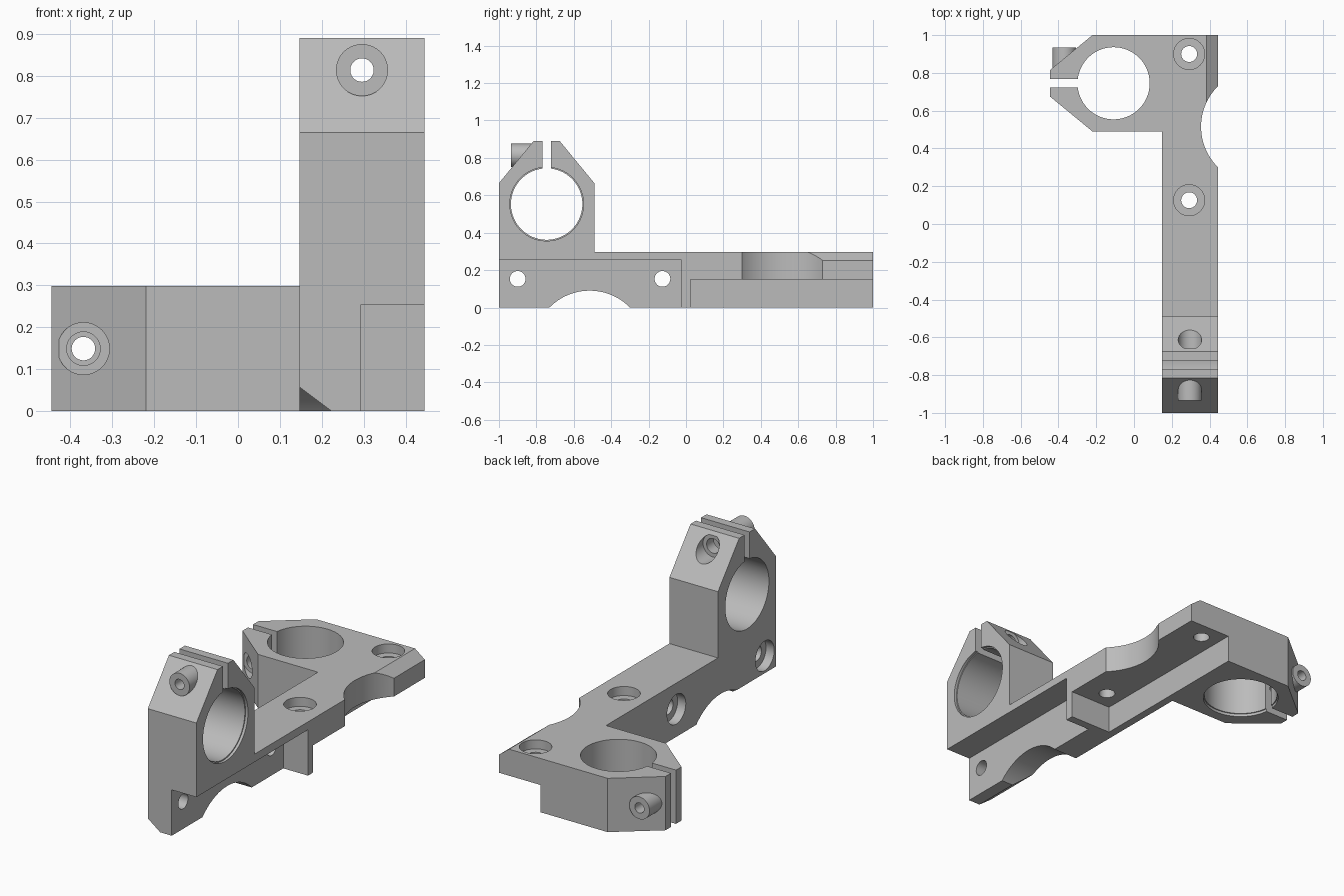
import bpy, bmesh, math
from mathutils import Matrix, Vector

if "Cube" in bpy.data.objects:
    bpy.data.objects.remove(bpy.data.objects["Cube"], do_unlink=True)

X0, X1 = 0.147, 0.445          # bar width limits
BAR = X1 - X0                  # bar is square in section
MID = (X0 + X1) / 2            # bolt line through the clamp
TOP, SHOULDER = 0.89, 0.665    # clamp heights
CY, CZ = -0.745, 0.553         # clamp bore centre
BOLT_Z = 0.814

grey = bpy.data.materials.new("plain_grey")
grey.use_nodes = True
colour = (0.5, 0.5, 0.5, 1)
grey.diffuse_color = colour
grey.node_tree.nodes["Principled BSDF"].inputs["Base Color"].default_value = colour


def make(name, bm):
    bmesh.ops.recalc_face_normals(bm, faces=bm.faces)
    me = bpy.data.meshes.new(name)
    bm.to_mesh(me)
    bm.free()
    me.materials.append(grey)
    ob = bpy.data.objects.new(name, me)
    bpy.context.collection.objects.link(ob)
    return ob


def prism(name, points, direction):
    bm = bmesh.new()
    face = bm.faces.new([bm.verts.new(p) for p in points])
    ext = bmesh.ops.extrude_face_region(bm, geom=[face])
    moved = [v for v in ext["geom"] if isinstance(v, bmesh.types.BMVert)]
    bmesh.ops.translate(bm, verts=moved, vec=direction)
    return make(name, bm)


def box(name, lo, hi):
    pts = [(lo[0], lo[1], lo[2]), (hi[0], lo[1], lo[2]),
           (hi[0], hi[1], lo[2]), (lo[0], hi[1], lo[2])]
    return prism(name, pts, (0, 0, hi[2] - lo[2]))


def rod(name, start, end, radius, segments=64):
    a, b = Vector(start), Vector(end)
    turn = (b - a).to_track_quat('Z', 'Y').to_matrix().to_4x4()
    bm = bmesh.new()
    bmesh.ops.create_cone(bm, cap_ends=True, segments=segments, radius1=radius, radius2=radius,
                          depth=(b - a).length, matrix=Matrix.Translation((a + b) / 2) @ turn)
    return make(name, bm)


def half_mesh(chamfer_x, chamfer_z):
    # Bar and clamp silhouette, drawn from the side
    outline = [(-1, 0), (0, 0), (0, BAR), (-0.49, BAR), (-0.49, SHOULDER),
               (CY + 0.07, TOP), (CY - 0.07, TOP), (-1, SHOULDER)]
    body = prism("clamp_half", [(X0, y, z) for y, z in outline], (BAR, 0, 0))
    steps = []

    def cut(ob):
        steps.append(('DIFFERENCE', ob))

    # Bolt boss
    steps.append(('UNION', rod("bolt_boss", (MID, -0.935, BOLT_Z), (MID, -0.79, BOLT_Z), 0.062)))
    # Clamp bore, end recess and slot
    cut(rod("bore", (X0 - 0.1, CY, CZ), (X1 + 0.1, CY, CZ), 0.191, 96))
    cut(rod("bore_recess", (X1 - 0.015, CY, CZ), (X1 + 0.1, CY, CZ), 0.197, 96))
    cut(box("slot", (X0 - 0.1, CY - 0.022, CZ), (X1 + 0.1, CY + 0.022, 1)))
    # Stepped bolt hole
    for end, radius in ((-1.1, 0.028), (CY, 0.04), (-0.66, 0.062)):
        cut(rod("bolt_hole", (MID, end, BOLT_Z), (MID, -0.4, BOLT_Z), radius))
    # Mounting recess under the bar
    cut(box("mount_recess", (MID - 0.002, -1.1, -0.1), (X1 + 0.1, -0.023, 0.254)))
    # Counterbored mounting holes
    for y in (-0.9, -0.126):
        cut(rod("mount_hole", (X0 - 0.1, y, 0.153), (X1 + 0.1, y, 0.153), 0.042))
        cut(rod("counterbore", (X0 - 0.1, y, 0.153), (X0 + 0.05, y, 0.153), 0.082))
    # Arched relief and corner chamfer
    cut(rod("arch", (X0 - 0.1, -0.515, -0.212), (X1 + 0.1, -0.515, -0.212), 0.302, 128))
    wedge = [(X0 - chamfer_x, 2 * chamfer_z), (X0 - chamfer_x, -chamfer_z),
             (X0 + 2 * chamfer_x, -chamfer_z)]
    cut(prism("chamfer", [(x, -1.1, z) for x, z in wedge], (0, 0.6, 0)))

    for operation, tool in steps:
        mod = body.modifiers.new(tool.name, 'BOOLEAN')
        mod.operation, mod.object, mod.solver = operation, tool, 'EXACT'
    deps = bpy.context.evaluated_depsgraph_get()
    result = bpy.data.meshes.new_from_object(body.evaluated_get(deps))
    for ob in [body] + [tool for _, tool in steps]:
        bpy.data.objects.remove(ob, do_unlink=True)
    return result


# Second half is the first one turned half a turn about the diagonal of the bar
turn = Matrix(((0, 0, -1, X1), (0, -1, 0, 0), (-1, 0, 0, X1), (0, 0, 0, 1)))
bm = bmesh.new()
back = half_mesh(0.046, 0.06)
back.transform(turn)
bm.from_mesh(back)
bm.from_mesh(half_mesh(0.076, 0.057))

# Weld the halves at the middle of the bar
seam = [f for f in bm.faces if all(abs(v.co.y) < 1e-4 for v in f.verts)]
bmesh.ops.delete(bm, geom=seam, context='FACES')
bmesh.ops.remove_doubles(bm, verts=[v for v in bm.verts if abs(v.co.y) < 1e-3], dist=1e-4)
bracket = make("double_clamp_bracket", bm)

bpy.ops.object.select_all(action='DESELECT')
bracket.select_set(True)
bpy.context.view_layer.objects.active = bracket
bpy.ops.object.shade_smooth_by_angle(angle=math.radians(30))
